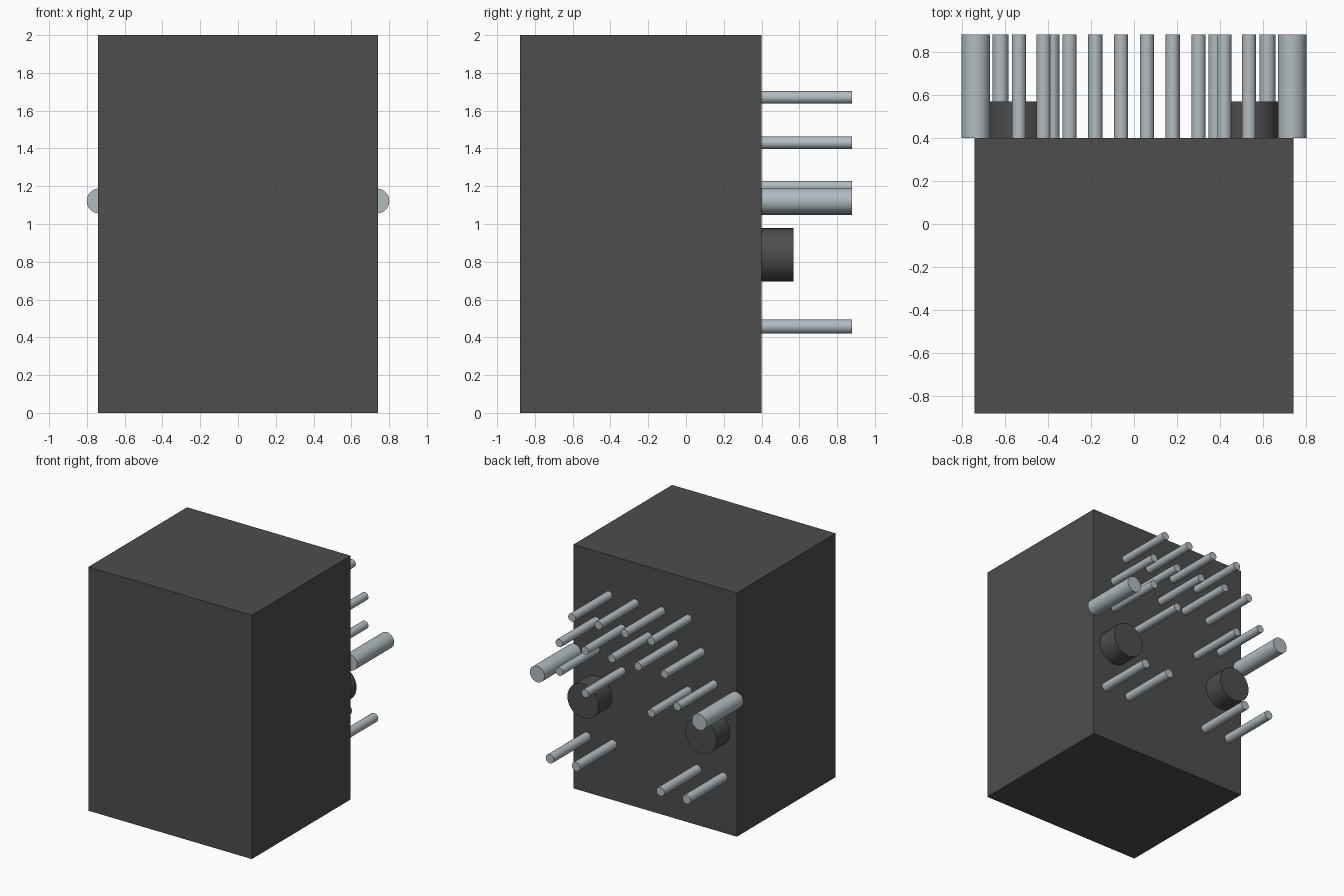
import bpy, math

cube = bpy.data.objects.get("Cube")
if cube:
    bpy.data.objects.remove(cube, do_unlink=True)


def make_material(name, color):
    mat = bpy.data.materials.new(name)
    mat.use_nodes = True
    mat.diffuse_color = color
    mat.node_tree.nodes["Principled BSDF"].inputs["Base Color"].default_value = color
    return mat


dark = make_material("dark grey plastic", (0.075, 0.075, 0.075, 1))
metal = make_material("pale steel", (0.44, 0.50, 0.53, 1))

BACK = 0.40   # plane the pins stand on
TIP = 0.88


def rod(name, x, z, radius, end, mat, sides=24):
    """Cylinder standing out of the back face along +y."""
    bpy.ops.mesh.primitive_cylinder_add(
        vertices=sides, radius=radius, depth=end - BACK,
        location=(x, (BACK + end) / 2, z), rotation=(math.pi / 2, 0, 0))
    obj = bpy.context.object
    obj.name = name
    obj.data.materials.append(mat)
    bpy.ops.object.shade_smooth_by_angle(angle=math.radians(40))
    return obj


# Housing
bpy.ops.mesh.primitive_cube_add(size=1, location=(0, (BACK - TIP) / 2, 1))
housing = bpy.context.object
housing.name = "housing"
housing.dimensions = (1.484, BACK + TIP, 2)
bpy.ops.object.transform_apply(location=False, rotation=False, scale=True)
housing.data.materials.append(dark)

# Thick guide pins and locating studs, one per side
for side, s in (("left", 1), ("right", -1)):
    rod(f"guide_pin_{side}", s * 0.735, 1.122, 0.066, TIP, metal, 32)
    rod(f"locating_stud_{side}", s * 0.535, 0.837, 0.142, 0.57, dark, 32)

# Contact pins: row name, height, radius, x positions
rows = (
    ("top", 1.67, 0.033, (0.42, 0.18, -0.06, -0.30)),
    ("upper", 1.43, 0.033, (0.535, 0.30, 0.06, -0.18, -0.42)),
    ("middle_outer", 1.195, 0.033, (0.535, -0.535)),
    ("middle_inner", 1.08, 0.033, (0.30, -0.30)),
    ("bottom", 0.457, 0.037, (0.62, 0.383, -0.383, -0.62)),
)
for row, z, radius, xs in rows:
    for i, x in enumerate(xs, 1):
        rod(f"contact_pin_{row}_{i}", x, z, radius, TIP, metal)
